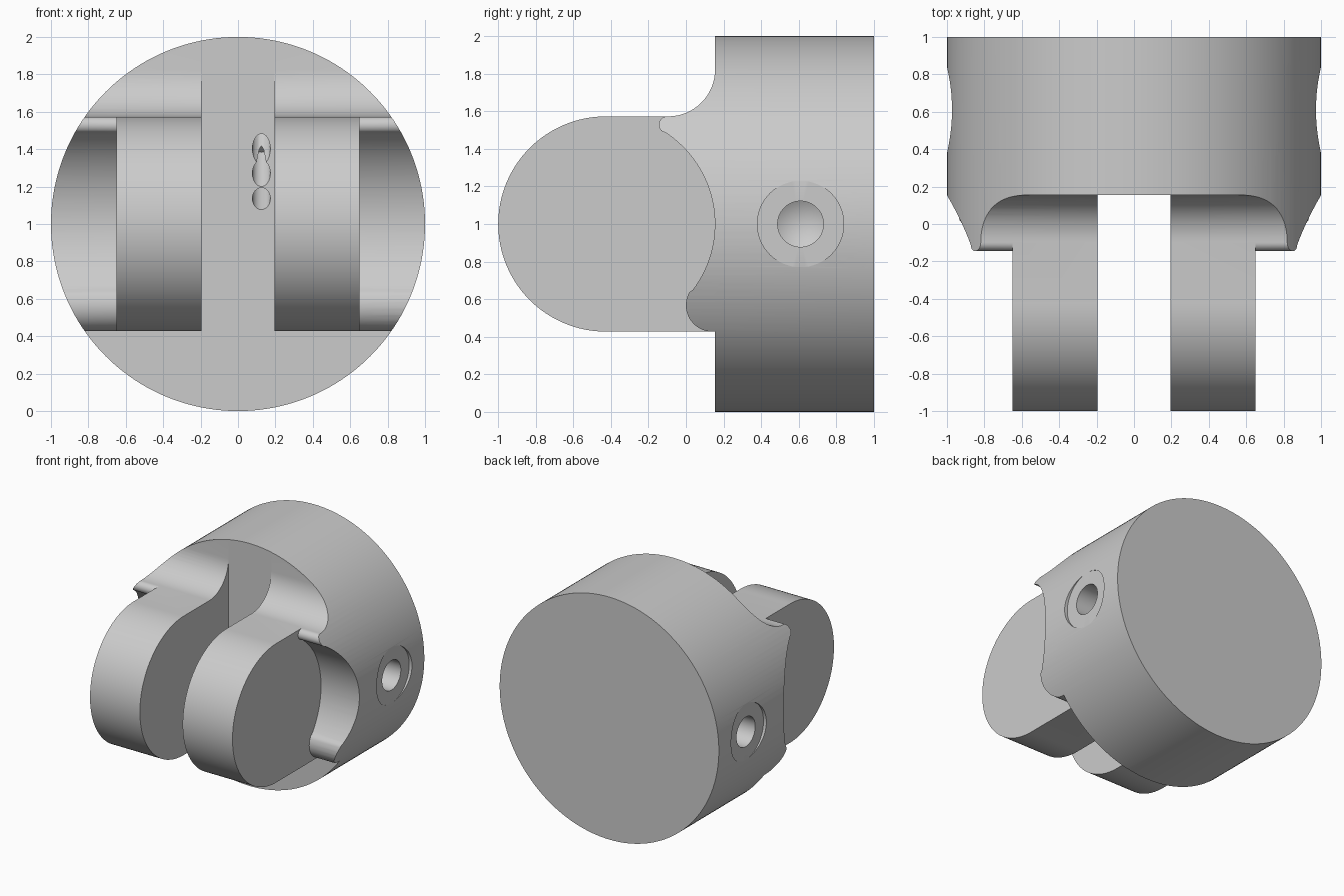
import bpy, bmesh, math
from mathutils import Vector, Matrix

if "Cube" in bpy.data.objects:
    bpy.data.objects.remove(bpy.data.objects["Cube"])

grey = bpy.data.materials.new("plain_grey")
grey.diffuse_color = (0.6, 0.6, 0.6, 1)
grey.use_nodes = True
grey.node_tree.nodes["Principled BSDF"].inputs["Base Color"].default_value = grey.diffuse_color


def finish(bm, name):
    bmesh.ops.recalc_face_normals(bm, faces=bm.faces)
    me = bpy.data.meshes.new(name)
    bm.to_mesh(me)
    bm.free()
    me.materials.append(grey)
    ob = bpy.data.objects.new(name, me)
    bpy.context.collection.objects.link(ob)
    return ob


def prism(name, pts, x0, x1):
    """Extrude a closed (y, z) outline along x."""
    bm = bmesh.new()
    a = [bm.verts.new((x0, y, z)) for y, z in pts]
    b = [bm.verts.new((x1, y, z)) for y, z in pts]
    bm.faces.new(a)
    bm.faces.new(b[::-1])
    n = len(pts)
    for i in range(n):
        j = (i + 1) % n
        bm.faces.new((a[i], a[j], b[j], b[i]))
    return finish(bm, name)


def lathe(name, prof, origin, axis, seg=64):
    """Revolve a closed (radius, distance) outline about an axis."""
    bm = bmesh.new()
    rings = []
    for s in range(seg):
        t = 2 * math.pi * s / seg
        rings.append([bm.verts.new((r * math.cos(t), r * math.sin(t), h)) for r, h in prof])
    n = len(prof)
    for s in range(seg):
        p, q = rings[s], rings[(s + 1) % seg]
        for i in range(n):
            j = (i + 1) % n
            if prof[i][0] == 0 and prof[j][0] == 0:
                continue
            bm.faces.new((p[i], p[j], q[j], q[i]))
    bmesh.ops.remove_doubles(bm, verts=bm.verts, dist=1e-6)
    rot = Vector(axis).to_track_quat('Z', 'Y').to_matrix().to_4x4()
    bm.transform(Matrix.Translation(origin) @ rot)
    return finish(bm, name)


def rod(r, h0, h1):
    return [(0, h0), (r, h0), (r, h1), (0, h1)]


def arc(cy, cz, r, a0, a1, n):
    out = []
    for i in range(n + 1):
        t = math.radians(a0 + (a1 - a0) * i / n)
        out.append((cy + r * math.cos(t), cz + r * math.sin(t)))
    return out


def boolean(ob, tool, op='DIFFERENCE'):
    tool.hide_render = True
    mod = ob.modifiers.new("cut", 'BOOLEAN')
    mod.operation = op
    mod.solver = 'EXACT'
    mod.object = tool
    bpy.context.view_layer.objects.active = ob
    bpy.ops.object.modifier_apply(modifier=mod.name)
    bpy.data.objects.remove(tool)


R, LY, FACE = 0.573, -0.427, 0.155   # lug radius, lug centre y, body front face

# side outline: rear body, top fillet, rounded lug
outline = [(1, -0.1), (1, 2.1), (FACE, 2.1)]
outline += arc(FACE - 0.25, 1 + R + 0.25, 0.25, 0, -90, 16)
outline += arc(LY, 1, R, 90, 270, 64)
outline += [(FACE, 1 - R), (FACE, -0.1)]
body = prism("clevis_body", outline, -1.1, 1.1)

# clearance beside each lug, leaving the rounded lips
clear = [(-1.2, 1.7), (-0.1, 1.7)]
clear += arc(-0.1, 1 + R - 0.045, 0.045, 90, 228, 12)
clear += arc(LY, 1, 0.581, 57, -37, 40)
clear += arc(0.14, 1 - R + 0.14, 0.14, 150, 270, 16)
clear += [(0.14, 0.3), (-1.2, 0.3)]
for s in (-1, 1):
    boolean(body, prism("clearance", clear, s * 0.65, s * 1.3))

# central slot between the lugs
e = FACE + 0.0005
boolean(body, prism("slot", [(-1.3, -0.3), (e, -0.3), (e, 2.3), (-1.3, 2.3)], -0.195, 0.195))

# round everything to the outer barrel
boolean(body, lathe("barrel", rod(1, -1.2, 1.2), (0, 0, 1), (0, 1, 0), 160), 'INTERSECT')

# ring groove in the rear face
boolean(body, lathe("groove", [(0.69, 0.8), (0.765, 0.8), (0.765, 1.1), (0.69, 1.1)],
                    (0, 0, 1), (0, 1, 0), 128))

for s in (-1, 1):
    # counterbored pin hole in each lug
    boolean(body, lathe("pin_hole", [(0, 0.1), (0.12, 0.1), (0.12, 0.34), (0.4, 0.34),
                                     (0.4, 1.2), (0, 1.2)], (0, LY, 1), (s, 0, 0), 96))
    # side hole with cone bottom and flat spot face
    boolean(body, lathe("side_hole", [(0, 0.6), (0.122, 0.67), (0.122, 0.9735), (0.23, 0.9735),
                                      (0.23, 1.2), (0, 1.2)], (0, 0.61, 1), (s, 0, 0)))

# row of small drillings in the slot wall, tilting more toward the top
for z, tilt in ((0.745, 0), (0.88, 12), (1.0, 22), (1.135, 35), (1.27, 47), (1.4, 54)):
    t = math.radians(tilt)
    boolean(body, lathe("drilling", rod(0.048, -0.15, 0.2), (0.125, FACE, z),
                        (0, math.cos(t), math.sin(t)), 24))

bpy.ops.object.select_all(action='DESELECT')
body.select_set(True)
bpy.context.view_layer.objects.active = body
bpy.ops.object.shade_smooth_by_angle(angle=math.radians(30))
